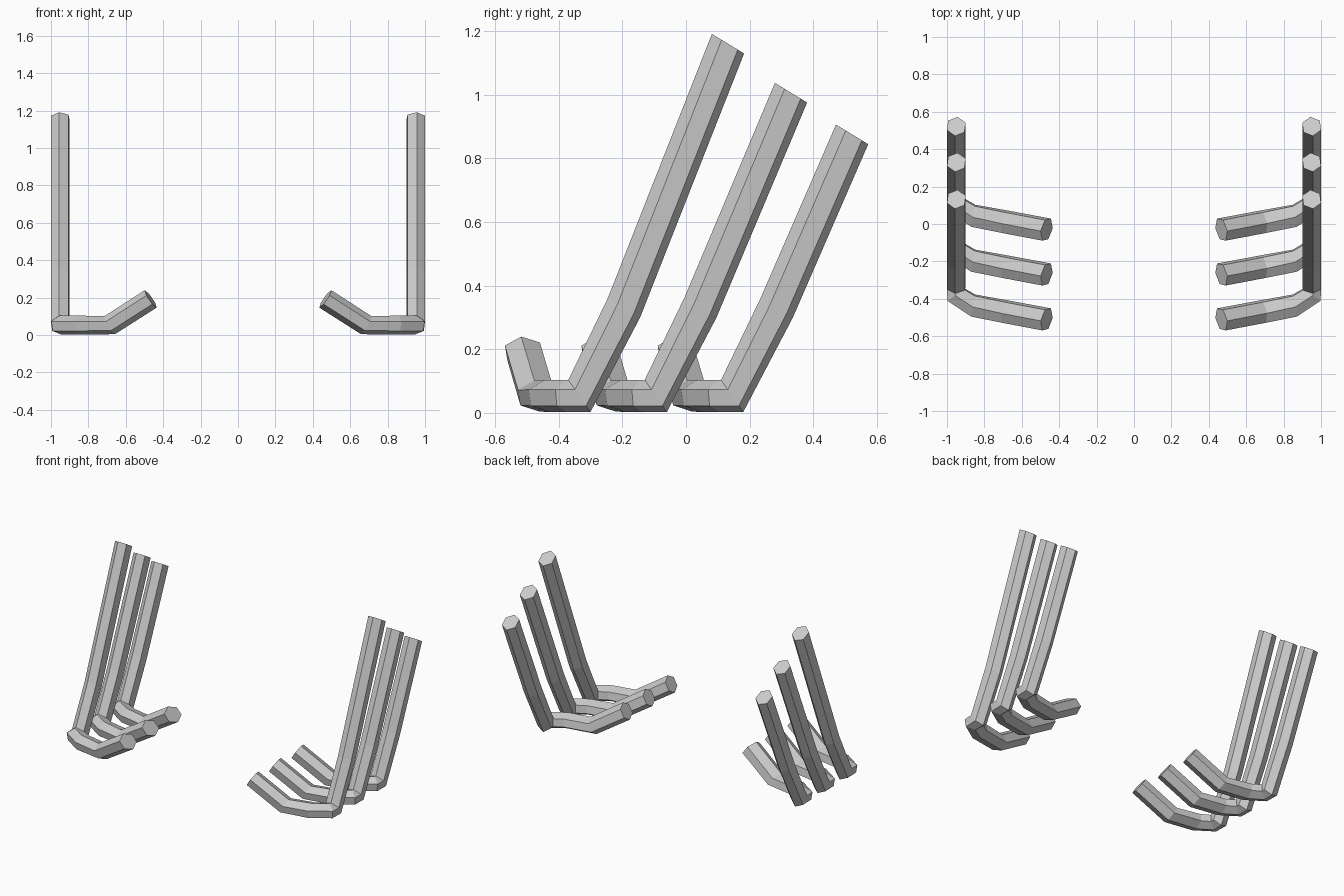
import bpy, bmesh
from math import sin, cos, radians
from mathutils import Vector

if "Cube" in bpy.data.objects:
    bpy.data.objects.remove(bpy.data.objects["Cube"])

SIDES = 6
ROLL = 23  # roll of the hexagonal section, in degrees

# Each ring: centre, section half-axis A, section half-axis B (front right pipe)
LOWER_RINGS = [
    ((.467, -.51, .193), (.012, -.064, 0), (.031, 0, .047)),    # inlet
    ((.685, -.469, .053), (.012, -.064, 0), (.026, 0, .049)),   # bend to horizontal
    ((.86, -.436, .053), (.012, -.064, 0), (0, 0, .051)),       # start of corner
    ((.95, -.378, .053), (.0515, -.035, 0), (0, 0, .051)),      # corner
    ((.95, -.335, .053), (.0543, 0, 0), (0, -.035, .051)),      # turn upward
    ((.95, -.195, .33), (.0543, 0, 0), (0, -.051, .031)),       # knee
]
UPPER_AXES = ((.0543, 0, 0), (0, -.051, .031))


def make_pipe(name, rings, shift):
    bm = bmesh.new()
    loops = []
    for c, a, b in rings:
        c, a, b = Vector(c) + Vector((0, shift, 0)), Vector(a), Vector(b)
        angles = [radians(ROLL + 360 * k / SIDES) for k in range(SIDES)]
        loops.append([bm.verts.new(c + a * cos(t) + b * sin(t)) for t in angles])
    for low, high in zip(loops, loops[1:]):
        for k in range(SIDES):
            n = (k + 1) % SIDES
            bm.faces.new((low[k], low[n], high[n], high[k]))
    bm.faces.new(loops[0])
    bm.faces.new(loops[-1])
    bmesh.ops.recalc_face_normals(bm, faces=bm.faces)
    mesh = bpy.data.meshes.new(name)
    bm.to_mesh(mesh)
    bm.free()
    obj = bpy.data.objects.new(name, mesh)
    bpy.context.collection.objects.link(obj)
    # Matching pipe on the left side
    mirror = obj.modifiers.new("mirror", 'MIRROR')
    mirror.use_axis[0] = True
    mirror.use_clip = False
    mirror.use_mirror_merge = False


# Three pipes per side, shorter towards the back: top end centre (y, z)
TOPS = {"front_pipe": (.132, 1.16), "middle_pipe": (.33, 1.006), "rear_pipe": (.522, .875)}
for i, (name, (y, z)) in enumerate(TOPS.items()):
    shift = .24 * i
    top = ((.95, y - shift, z), *UPPER_AXES)
    make_pipe(name, LOWER_RINGS + [top], shift)
